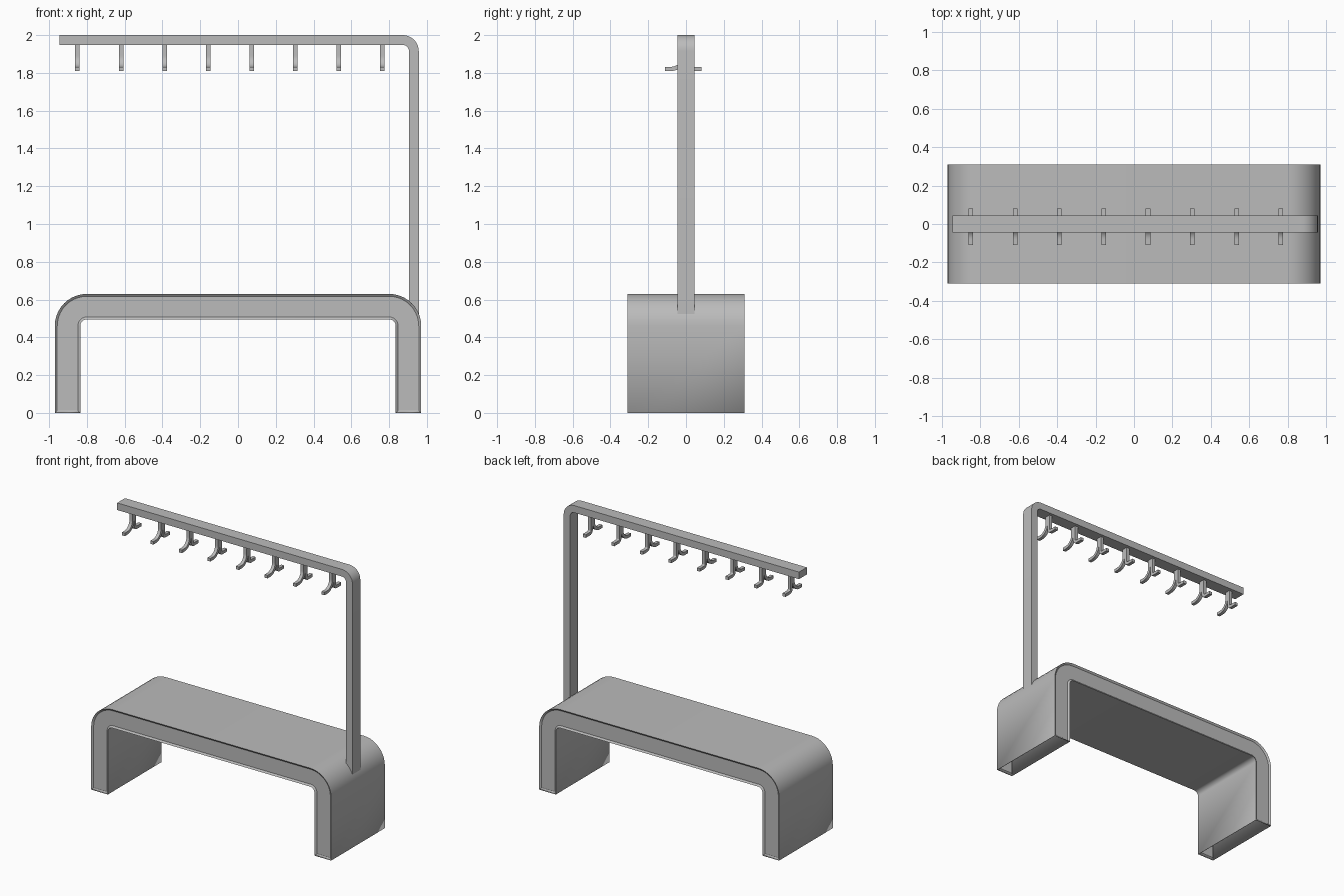
import bpy
import bmesh
from math import cos, sin, radians
from mathutils import Vector

cube = bpy.data.objects.get("Cube")
if cube:
    bpy.data.objects.remove(cube, do_unlink=True)

GREY = (0.5, 0.5, 0.5, 1)
paint = bpy.data.materials.new("grey_paint")
paint.use_nodes = True
paint.diffuse_color = GREY
paint.node_tree.nodes["Principled BSDF"].inputs["Base Color"].default_value = GREY


def arc(cx, cz, r, start, end, steps=10):
    """Points on an arc, angles in degrees."""
    angles = [radians(start + (end - start) * i / steps) for i in range(steps + 1)]
    return [(cx + r * cos(a), cz + r * sin(a)) for a in angles]


def prism(profile, to_3d, depth):
    """Closed solid made by sweeping a 2D profile along a depth vector."""
    bm = bmesh.new()
    face = bm.faces.new([bm.verts.new(to_3d(a, b)) for a, b in profile])
    swept = bmesh.ops.extrude_face_region(bm, geom=[face], use_keep_orig=True)
    verts = [g for g in swept["geom"] if isinstance(g, bmesh.types.BMVert)]
    bmesh.ops.translate(bm, verts=verts, vec=depth)
    bmesh.ops.recalc_face_normals(bm, faces=bm.faces)
    return bm


def finish(name, bm):
    mesh = bpy.data.meshes.new(name)
    bm.to_mesh(mesh)
    bm.free()
    mesh.materials.append(paint)
    obj = bpy.data.objects.new(name, mesh)
    bpy.context.collection.objects.link(obj)
    bpy.ops.object.select_all(action='DESELECT')
    obj.select_set(True)
    bpy.context.view_layer.objects.active = obj
    bpy.ops.object.shade_smooth_by_angle(angle=radians(30))
    return obj


# Bench: hollow rounded arch, open under the legs, with recessed end panels
HALF_DEPTH = 0.31
CX, CZ = 0.80, 0.46
right_half = ([(0.97, 0)] + arc(CX, CZ, 0.17, 0, 90))
inner_half = ([(0.835, 0)] + arc(CX, CZ, 0.035, 0, 90, 6))


def mirrored(points):
    return [(-x, z) for x, z in reversed(points)]


outline = right_half + mirrored(right_half) + mirrored(inner_half)[::-1] + inner_half[::-1]
bm = prism(outline, lambda x, z: (x, -HALF_DEPTH, z), Vector((0, 2 * HALF_DEPTH, 0)))
ends = [f for f in bm.faces if abs(f.normal.y) > 0.9]
bmesh.ops.inset_individual(bm, faces=ends, thickness=0.013, depth=-0.01, use_even_offset=True)
soles = [f for f in bm.faces if f.calc_center_median().z < 0.001]
bmesh.ops.delete(bm, geom=soles, context='FACES_ONLY')
bench = finish("bench", bm)
shell = bench.modifiers.new("shell", 'SOLIDIFY')
shell.thickness = 0.005
shell.offset = -1

# Post and overhead rail: one bent flat bar
RAIL_Y = 0.045
bar = ([(0.957, 0.5)] + arc(0.872, 1.915, 0.085, 0, 90)
       + [(-0.945, 2.0), (-0.945, 1.948)]
       + arc(0.872, 1.915, 0.033, 90, 0) + [(0.905, 0.5)])
finish("post_and_rail", prism(bar, lambda x, z: (x, -RAIL_Y, z), Vector((0, 2 * RAIL_Y, 0))))

# Coat hooks: a wide bend to the front and a tight bend to the back
TOP, LOW, STRIP = 1.95, 1.81, 0.022


def bent_strip(tip, radius):
    """L-shaped strip from the rail down and out to the tip."""
    cy, cz = radius + STRIP, LOW + STRIP + radius
    return ([(0, TOP)] + arc(cy, cz, radius + STRIP, 180, 270)
            + [(tip, LOW), (tip, LOW + STRIP)]
            + arc(cy, cz, radius, 270, 180) + [(STRIP, TOP)])


HOOK_WIDTH = 0.024
for i in range(8):
    x = -0.85 + i * 0.2307 - HOOK_WIDTH / 2
    for name, side, tip, radius in (("front", -1, 0.11, 0.058), ("back", 1, 0.082, 0.008)):
        bm = prism(bent_strip(tip, radius), lambda y, z: (x, side * y, z),
                   Vector((HOOK_WIDTH, 0, 0)))
        finish(f"hook_{name}_{i + 1}", bm)
